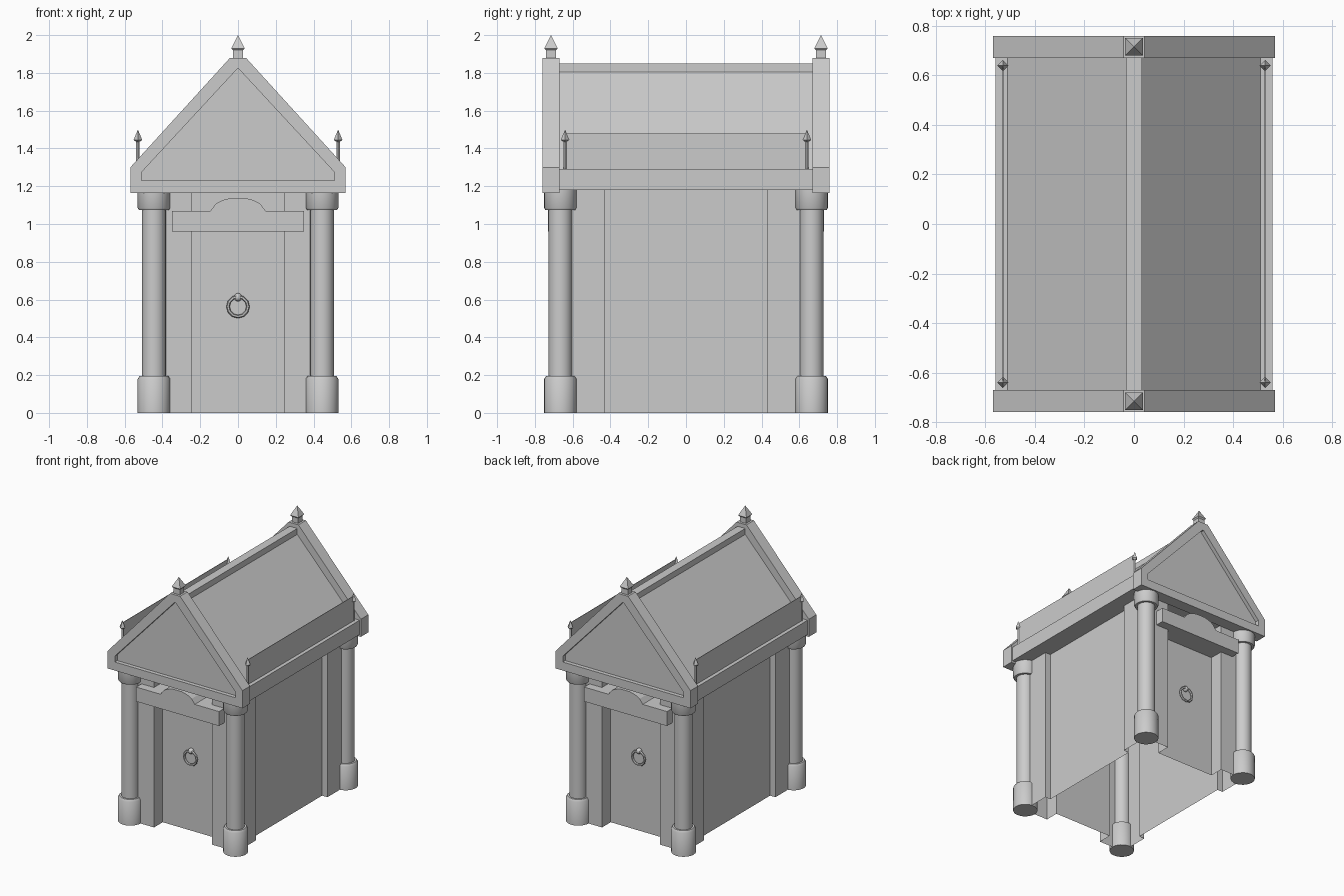
import bpy, bmesh, math
from mathutils import Matrix

cube = bpy.data.objects.get("Cube")
if cube:
    bpy.data.objects.remove(cube, do_unlink=True)

stone = bpy.data.materials.new("grey_stone")
stone.use_nodes = True
GREY = (0.6, 0.6, 0.6, 1)
stone.diffuse_color = GREY
stone.node_tree.nodes["Principled BSDF"].inputs["Base Color"].default_value = GREY


def finish(bm, name, smooth=False):
    bmesh.ops.recalc_face_normals(bm, faces=bm.faces)
    mesh = bpy.data.meshes.new(name)
    bm.to_mesh(mesh)
    bm.free()
    mesh.materials.append(stone)
    ob = bpy.data.objects.new(name, mesh)
    bpy.context.collection.objects.link(ob)
    if smooth:
        bpy.ops.object.select_all(action='DESELECT')
        ob.select_set(True)
        bpy.context.view_layer.objects.active = ob
        bpy.ops.object.shade_smooth_by_angle(angle=math.radians(35))
    return ob


def box(name, lo, hi):
    bm = bmesh.new()
    bmesh.ops.create_cube(bm, size=1)
    for v in bm.verts:
        v.co = [l + (c + 0.5) * (h - l) for c, l, h in zip(v.co, lo, hi)]
    return finish(bm, name)


def prism(name, outline, y0, y1, inset=None, depth=0):
    """Extrude an (x, z) outline from y0 to y1, with an optional sunken panel at y0."""
    bm = bmesh.new()
    front = [bm.verts.new((x, y0, z)) for x, z in outline]
    back = [bm.verts.new((x, y1, z)) for x, z in outline]
    n = len(front)
    bm.faces.new(back)
    for i in range(n):
        bm.faces.new((front[i], front[(i + 1) % n], back[(i + 1) % n], back[i]))
    if inset:
        step = math.copysign(depth, y1 - y0)
        rim = [bm.verts.new((x, y0, z)) for x, z in inset]
        sunk = [bm.verts.new((x, y0 + step, z)) for x, z in inset]
        for a, b in ((front, rim), (rim, sunk)):
            for i in range(n):
                bm.faces.new((a[i], a[(i + 1) % n], b[(i + 1) % n], b[i]))
        bm.faces.new(sunk)
    else:
        bm.faces.new(front)
    return finish(bm, name)


def lathe(name, profile, loc, sides, turn=0.0, smooth=False):
    """Stack of rings from (radius, z) pairs; a zero radius makes a tip."""
    bm = bmesh.new()
    rings = []
    for r, z in profile:
        count = sides if r else 1
        rings.append([bm.verts.new((loc[0] + r * math.cos(turn + math.tau * i / sides),
                                    loc[1] + r * math.sin(turn + math.tau * i / sides), z))
                      for i in range(count)])
    for a, b in zip(rings, rings[1:]):
        for i in range(sides):
            j = (i + 1) % sides
            quad = (a[i], a[j], b[0]) if len(b) == 1 else (a[i], a[j], b[j], b[i])
            bm.faces.new(quad)
    bm.faces.new(rings[0])
    if len(rings[-1]) > 1:
        bm.faces.new(rings[-1])
    return finish(bm, name, smooth)


# Wall shell with corner piers, open underneath
px, py, wx, wy, dx, dy = 0.455, 0.665, 0.41, 0.56, 0.245, 0.43
quarter = [(wx, 0), (wx, dy), (px, dy), (px, py), (dx, py), (dx, wy)]
plan = quarter[1:] + [(-x, y) for x, y in reversed(quarter[1:])]
plan += [(-x, -y) for x, y in plan]
bm = bmesh.new()
low = [bm.verts.new((x, y, 0)) for x, y in plan]
high = [bm.verts.new((x, y, 1.18)) for x, y in plan]
for i in range(len(plan)):
    j = (i + 1) % len(plan)
    bm.faces.new((low[i], low[j], high[j], high[i]))
bm.faces.new(high)
finish(bm, "walls")

# Corner columns
column = [(0.086, 0), (0.086, 0.18), (0.076, 0.195), (0.063, 0.195), (0.063, 1.075),
          (0.08, 1.075), (0.086, 1.085), (0.086, 1.18)]
for sx in (-1, 1):
    for sy in (-1, 1):
        lathe("column", column, (sx * 0.445, sy * 0.665), 24, smooth=True)

# Roof body with raised ridge, and the eaves below it
half = [(0.51, 1.28), (0.51, 1.29), (0.032, 1.805), (0.032, 1.85)]
prism("roof", half + [(-x, z) for x, z in reversed(half)], -0.68, 0.68)
box("eaves", (-0.56, -0.68, 1.18), (0.56, 0.68, 1.29))

# Thin parapets with corner spikes
spike = [(0.009, 1.28), (0.009, 1.435), (0.023, 1.445), (0, 1.5)]
for sx in (-1, 1):
    box("parapet", (sx * 0.53 - 0.002, -0.64, 1.29), (sx * 0.53 + 0.002, 0.64, 1.48))
    for sy in (-1, 1):
        lathe("spike", spike, (sx * 0.53, sy * 0.64), 4)

# Gable, finial, lintel and door ring at each end
gable = [(0.57, 1.165), (0.57, 1.3), (0.042, 1.88)]
panel = [(0.51, 1.23), (0.51, 1.275), (0.005, 1.82)]
lintel = [(0.35, 0.96), (0.35, 1.07), (0.145, 1.07)]
lintel += [(0.145 * math.cos(a), 1.07 + 0.07 * math.sin(a) ** 1.2)
           for a in (math.radians(d) for d in (35, 50, 62, 76))]
finial = [(0.038, 1.87), (0.038, 1.92), (0.05, 1.93), (0, 2.0)]


def mirrored(points):
    return points + [(-x, z) for x, z in reversed(points)]


for sy, end in ((-1, "front"), (1, "back")):
    prism(end + "_gable", mirrored(gable), sy * 0.76, sy * 0.67, mirrored(panel), 0.03)
    lathe(end + "_finial", finial, (0, sy * 0.715), 4, math.pi / 4)
    prism(end + "_lintel", mirrored(lintel), sy * 0.73, sy * 0.55)
    bm = bmesh.new()
    bmesh.ops.create_uvsphere(bm, u_segments=10, v_segments=6, radius=0.022,
                              matrix=Matrix.Translation((0, sy * 0.565, 0.612)))
    finish(bm, end + "_ring_mount", True)
    bpy.ops.mesh.primitive_torus_add(major_radius=0.053, minor_radius=0.009, major_segments=12,
                                     minor_segments=6, location=(0, sy * 0.575, 0.563),
                                     rotation=(math.pi / 2, 0, 0))
    ring = bpy.context.object
    ring.name = end + "_door_ring"
    ring.data.materials.append(stone)
